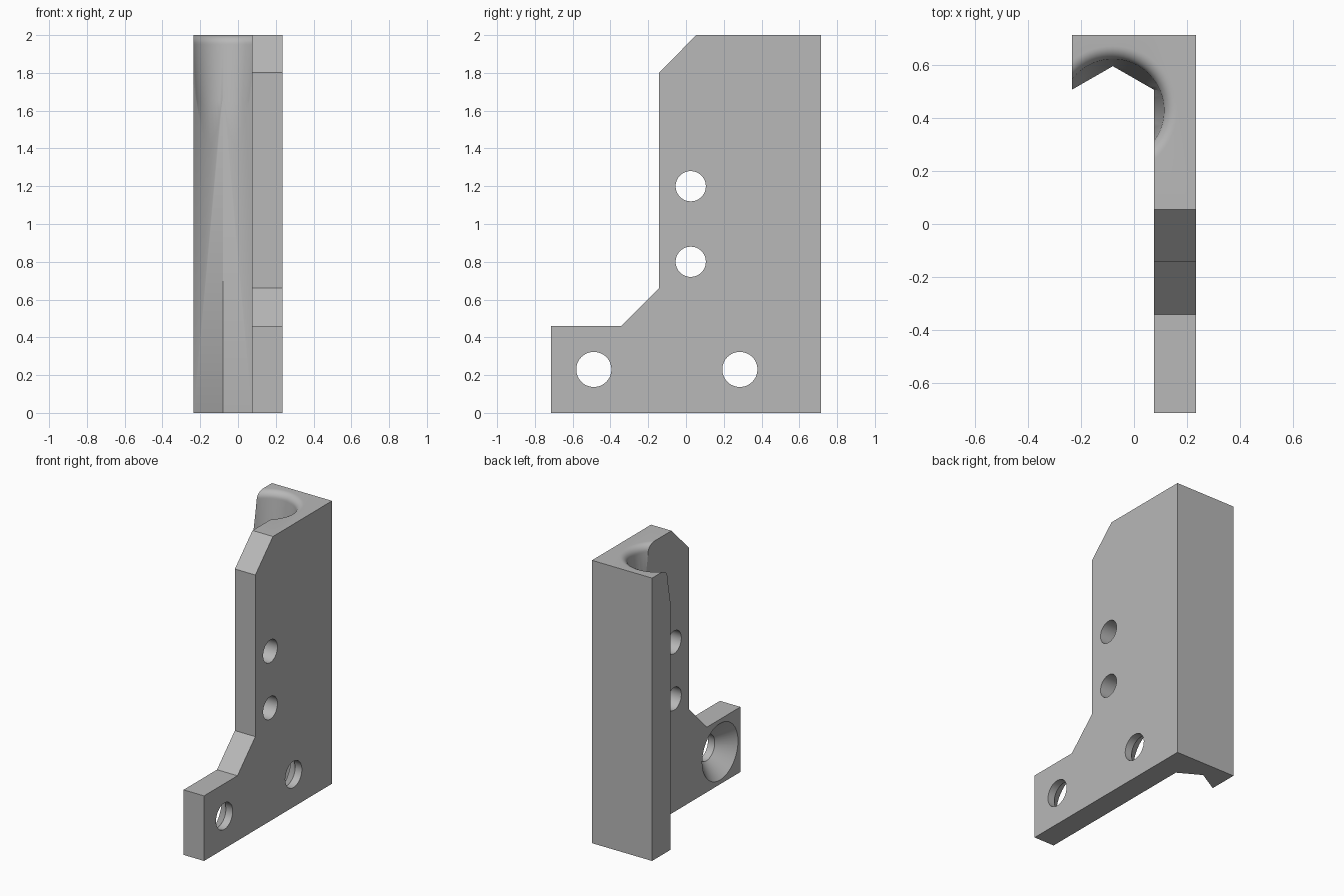
import bpy, bmesh
from math import cos, sin, pi
from mathutils import Matrix, Vector

cube = bpy.data.objects.get("Cube")
if cube:
    bpy.data.objects.remove(cube, do_unlink=True)

grey = bpy.data.materials.new("plain grey")
grey.use_nodes = True
grey.diffuse_color = (0.48, 0.48, 0.48, 1)
grey.node_tree.nodes["Principled BSDF"].inputs["Base Color"].default_value = grey.diffuse_color


def finish(bm, name):
    bmesh.ops.recalc_face_normals(bm, faces=bm.faces)
    mesh = bpy.data.meshes.new(name)
    bm.to_mesh(mesh)
    bm.free()
    mesh.materials.append(grey)
    obj = bpy.data.objects.new(name, mesh)
    bpy.context.collection.objects.link(obj)
    return obj


def extrude(name, points, offset):
    """Extrude a flat outline along an offset vector."""
    bm = bmesh.new()
    face = bm.faces.new([bm.verts.new(p) for p in points])
    new = bmesh.ops.extrude_face_region(bm, geom=[face])["geom"]
    moved = [v for v in new if isinstance(v, bmesh.types.BMVert)]
    bmesh.ops.translate(bm, verts=moved, vec=Vector(offset))
    return finish(bm, name)


def lathe(name, profile, matrix, n=64):
    """Closed solid of revolution from (radius, height) pairs."""
    bm = bmesh.new()
    rings = [[bm.verts.new(matrix @ Vector((r * cos(2 * pi * i / n), r * sin(2 * pi * i / n), h)))
              for i in range(n)] for r, h in profile]
    for a, b in zip(rings, rings[1:]):
        for i in range(n):
            j = (i + 1) % n
            bm.faces.new((a[i], a[j], b[j], b[i]))
    bm.faces.new(rings[0])
    bm.faces.new(rings[-1])
    return finish(bm, name)


def combine(target, tool, operation):
    """Apply a boolean and remove the tool."""
    tool.hide_render = True
    mod = target.modifiers.new("boolean", "BOOLEAN")
    mod.operation, mod.solver, mod.object = operation, "EXACT", tool
    bpy.context.view_layer.update()
    graph = bpy.context.evaluated_depsgraph_get()
    mesh = bpy.data.meshes.new_from_object(target.evaluated_get(graph))
    target.modifiers.clear()
    target.data = mesh
    bpy.data.objects.remove(tool, do_unlink=True)


# Side plate with a foot and chamfered corners
INNER, OUTER, BACK = 0.075, 0.235, 0.715
outline = [(-BACK, 0), (BACK, 0), (BACK, 2), (0.055, 2), (-0.142, 1.803),
           (-0.142, 0.66), (-0.342, 0.46), (-BACK, 0.46)]
bracket = extrude("bracket", [(INNER, y, z) for y, z in outline], (OUTER - INNER, 0, 0))

# Rear bar with a V groove in its front
bar = [(-OUTER, 0.508), (-0.08, 0.597), (INNER, 0.508), (0.15, 0.508),
       (0.15, BACK), (-OUTER, BACK)]
combine(bracket, extrude("rear_bar", [(x, y, 0) for x, y in bar], (0, 0, 2)), "UNION")

# Tapered lead-in with a rounded mouth at the top of the groove
mouth = [(0.135, 1.3), (0.165, 1.65), (0.193, 1.95)]
mouth += [(0.243 - 0.05 * cos(a * pi / 16), 1.95 + 0.05 * sin(a * pi / 16)) for a in range(1, 9)]
mouth.append((0.243, 2.1))
combine(bracket, lathe("mouth_cutter", mouth, Matrix.Translation((-0.08, 0.43, 0))), "DIFFERENCE")

# Plain holes and countersunk foot holes, running along x
plain = [(0.08, 0), (0.08, 0.4)]
countersunk = [(0.215, 0.06), (0.093, 0.182), (0.093, 0.4)]
for y, z, profile in ((0.025, 1.2, plain), (0.025, 0.8, plain),
                      (-0.488, 0.23, countersunk), (0.285, 0.23, countersunk)):
    place = Matrix.Translation((0, y, z)) @ Matrix.Rotation(pi / 2, 4, "Y")
    combine(bracket, lathe("hole_cutter", profile, place, 48), "DIFFERENCE")

# Smooth curved surfaces, keeping edges sharp
bpy.ops.object.select_all(action="DESELECT")
bracket.select_set(True)
bpy.context.view_layer.objects.active = bracket
bpy.ops.object.shade_smooth_by_angle()
